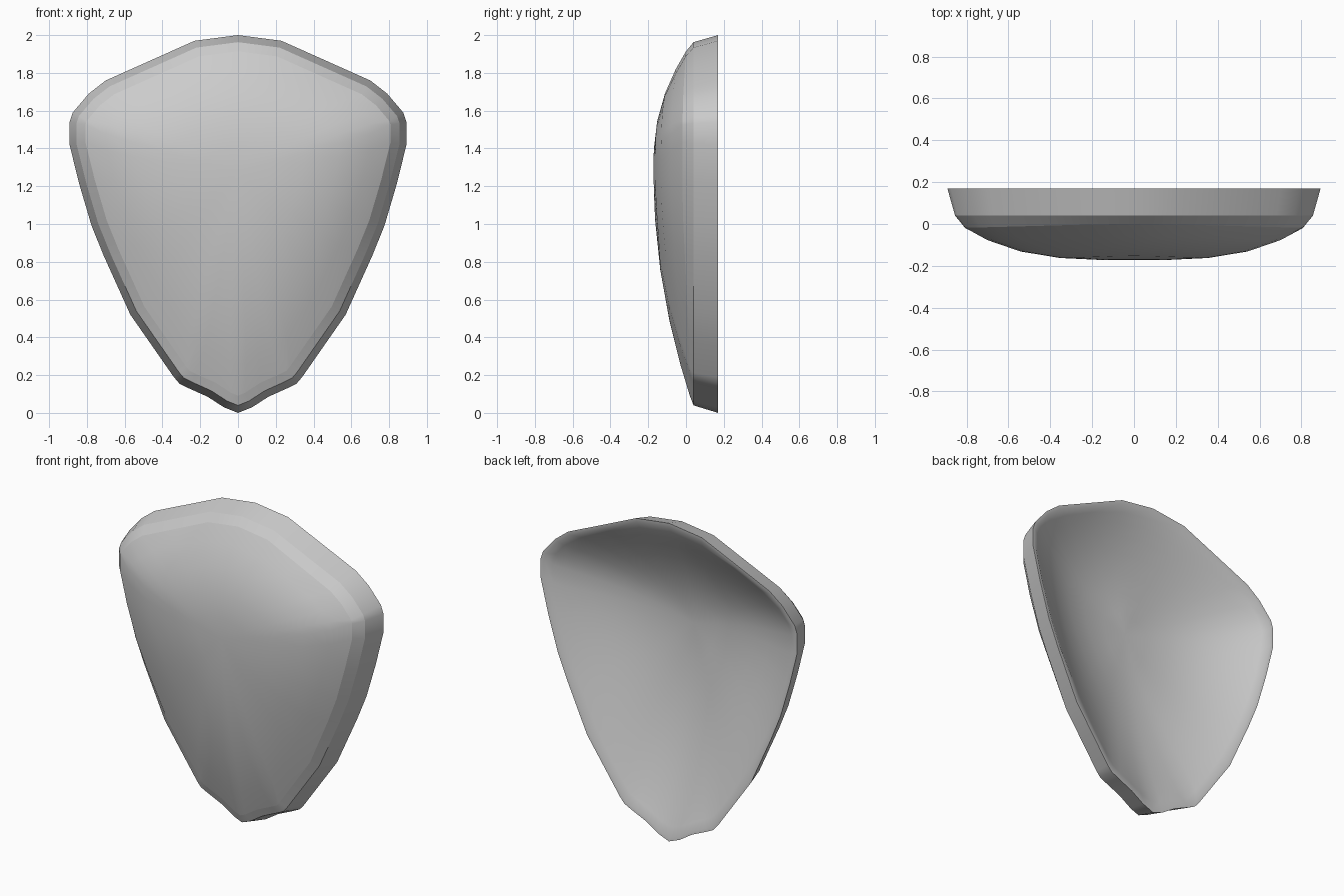
import bpy, bmesh
from mathutils import Vector

if "Cube" in bpy.data.objects:
    bpy.data.objects.remove(bpy.data.objects["Cube"])

# Right half of the rim outline (x, z), top centre to bottom tip
half = [(0, 2.0), (.23, 1.97), (.465, 1.865), (.70, 1.76), (.79, 1.69), (.875, 1.59), (.892, 1.54),
        (.892, 1.42), (.84, 1.21), (.775, .99), (.71, .83), (.57, .52), (.455, .355), (.34, .19),
        (.31, .155), (.26, .13), (.16, .085), (.075, .03), (0, 0)]
rim = [Vector(p) for p in half] + [Vector((-x, z)) for x, z in half[-2:0:-1]]
N = len(rim)
centre = Vector((0, 1.28))


def inset(d):
    """Outline moved inward by d."""
    out = []
    for i, p in enumerate(rim):
        a = (p - rim[i - 1]).normalized()
        b = (rim[(i + 1) % N] - p).normalized()
        t = (a + b).normalized()
        out.append(p + Vector((t.y, -t.x)) * d / max(t.dot(a), .8))
    return out


def blend(p, side, up, down):
    """Value blended by direction from the centre."""
    d = (p - centre).normalized()
    return side * d.x ** 2 + (up if d.y > 0 else down) * d.y ** 2


def soften(loop):
    return [p * .5 + (loop[i - 1] + loop[(i + 1) % N]) * .25 for i, p in enumerate(loop)]


def dome(loop, steps, depth, edge, powers, soft):
    """Rings shrinking to the centre with softening corners, plus a pole."""
    rings = []
    for s in steps:
        for _ in range(soft):
            loop = soften(loop)
        pts = [(centre.lerp(p, s), depth + (edge(p) - depth) * s ** blend(p, *powers)) for p in loop]
        rings.append([bm.verts.new((q.x, y, q.y)) for q, y in pts])
    return rings, bm.verts.new((0, depth, centre.y))


bm = bmesh.new()


def ring(points, y):
    return [bm.verts.new((p.x, y(p), p.y)) for p in points]


def edge_y(p):
    return blend(p, -.02, 0, .02)


# Front: rim wall, chamfer, dome
rim_ring = ring(rim, lambda p: .17)
wall_ring = ring(inset(.037), lambda p: .04)
face = inset(.085)
face_ring = ring(face, edge_y)
front, front_pole = dome(face, (.87, .68, .45, .22), -.172, edge_y, (3.5, 2.7, 2.1), 1)

# Back: thin lip running into a shallow dish
lip_ring = ring(inset(.02), lambda p: .168)
back, back_pole = dome(inset(.02), (.96, .9, .82, .7, .55, .38, .2), -.08, lambda p: .168,
                       (2.8, 2, 1.9), 1)

chain = front[::-1] + [face_ring, wall_ring, rim_ring, lip_ring] + back
for a, b in zip(chain, chain[1:]):
    for i in range(N):
        j = (i + 1) % N
        bm.faces.new((a[i], a[j], b[j], b[i]))
for pole, r in ((front_pole, front[-1]), (back_pole, back[-1])):
    for i in range(N):
        bm.faces.new((pole, r[i], r[(i + 1) % N]))
bmesh.ops.recalc_face_normals(bm, faces=bm.faces)

# Crisp bevel lines around the front
for f in bm.faces:
    f.smooth = True
for r in (face_ring, wall_ring, rim_ring):
    for i in range(N):
        bm.edges.get((r[i], r[(i + 1) % N])).smooth = False

mesh = bpy.data.meshes.new("curved_shell_plate")
bm.to_mesh(mesh)
bm.free()
obj = bpy.data.objects.new("curved_shell_plate", mesh)
bpy.context.collection.objects.link(obj)
